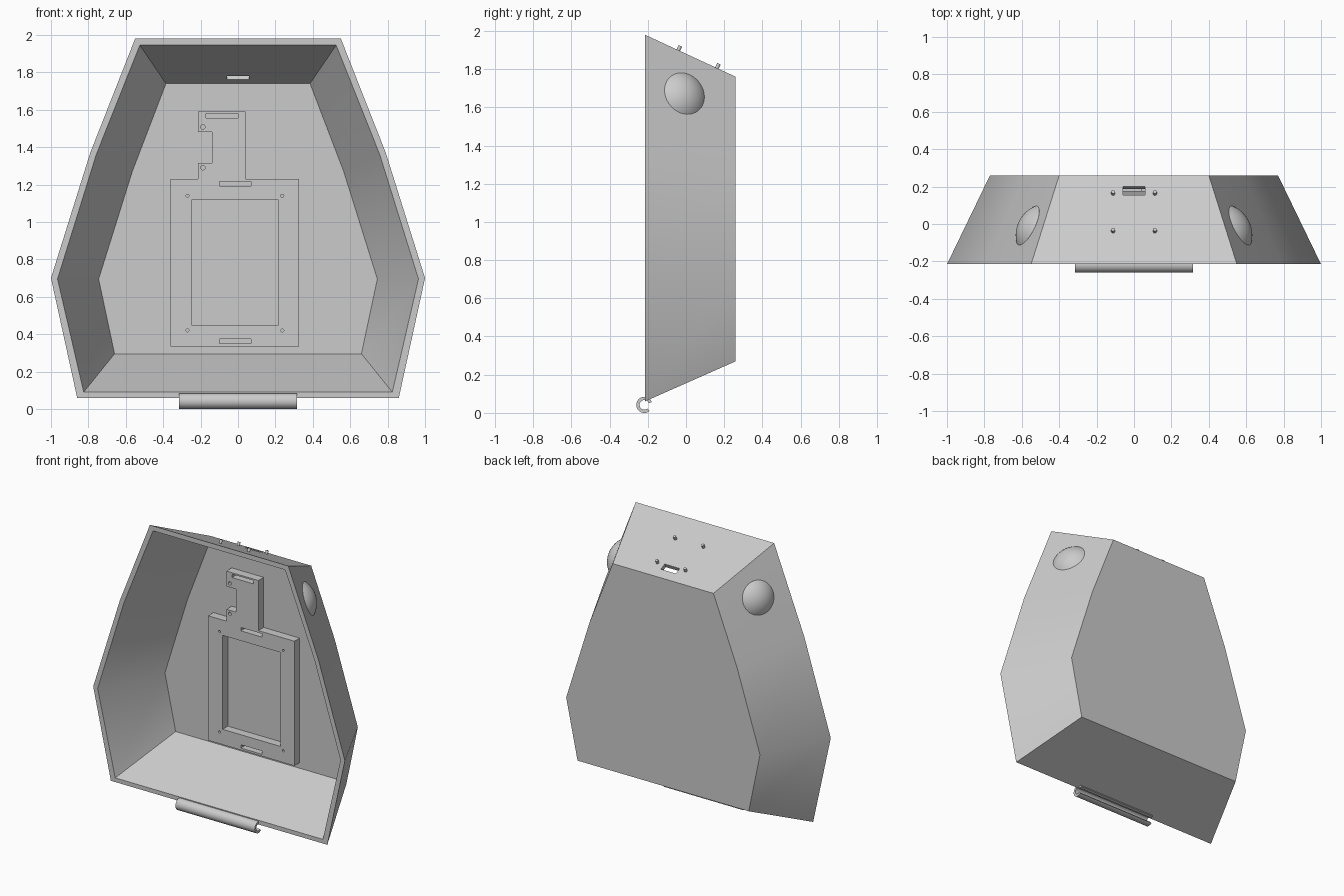
import bpy, bmesh, math
from mathutils import Vector, Matrix

cube = bpy.data.objects.get("Cube")
if cube:
    bpy.data.objects.remove(cube)

grey = bpy.data.materials.new("light_grey")
grey.use_nodes = True
grey.diffuse_color = (0.6, 0.6, 0.6, 1)
bsdf = next(n for n in grey.node_tree.nodes if n.type == 'BSDF_PRINCIPLED')
bsdf.inputs["Base Color"].default_value = grey.diffuse_color


def make(name, bm):
    bmesh.ops.recalc_face_normals(bm, faces=bm.faces)
    mesh = bpy.data.meshes.new(name)
    bm.to_mesh(mesh)
    bm.free()
    mesh.materials.append(grey)
    ob = bpy.data.objects.new(name, mesh)
    bpy.context.collection.objects.link(ob)
    return ob


def activate(ob):
    bpy.ops.object.select_all(action='DESELECT')
    ob.select_set(True)
    bpy.context.view_layer.objects.active = ob


def smooth(ob, angle=35):
    activate(ob)
    bpy.ops.object.shade_smooth_by_angle(angle=math.radians(angle))


def cut(ob, bm):
    cutter = make("cutter", bm)
    cutter.hide_render = True
    mod = ob.modifiers.new("cut", 'BOOLEAN')
    mod.operation = 'DIFFERENCE'
    mod.solver = 'EXACT'
    mod.object = cutter
    activate(ob)
    bpy.ops.object.modifier_apply(modifier=mod.name)
    bpy.data.objects.remove(cutter)


def add_box(bm, centre, size, rot=Matrix()):
    m = Matrix.Translation(centre) @ rot @ Matrix.Diagonal((*size, 1))
    bmesh.ops.create_cube(bm, size=1, matrix=m)


def add_rod(bm, centre, axis, radius, length):
    rot = Vector(axis).to_track_quat('Z', 'Y').to_matrix().to_4x4()
    bmesh.ops.create_cone(bm, cap_ends=True, segments=20, radius1=radius, radius2=radius,
                          depth=length, matrix=Matrix.Translation(centre) @ rot)


def extrude(bm, points, direction):
    face = bm.faces.new([bm.verts.new(p) for p in points])
    new = bmesh.ops.extrude_face_region(bm, geom=[face])["geom"]
    bmesh.ops.translate(bm, verts=[v for v in new if isinstance(v, bmesh.types.BMVert)],
                        vec=direction)


# Housing: hollow tapered tray, open to the front
FRONT, FLOOR, BACK = -0.215, 0.235, 0.26
outer_front = [(0.55, 1.98), (0.79, 1.37), (1.0, 0.70), (0.86, 0.06)]
outer_back = [(0.40, 1.76), (0.587, 1.28), (0.77, 0.70), (0.68, 0.27)]
inner_front = [(0.525, 1.945), (0.758, 1.36), (0.965, 0.695), (0.825, 0.09)]
inner_back = [(0.385, 1.74), (0.565, 1.27), (0.745, 0.695), (0.66, 0.295)]

bm = bmesh.new()


def ring(half, y):
    pts = half + [(-x, z) for x, z in reversed(half)]
    return [bm.verts.new((x, y, z)) for x, z in pts]


loops = [ring(outer_back, BACK), ring(outer_front, FRONT),
         ring(inner_front, FRONT), ring(inner_back, FLOOR)]
bm.faces.new(loops[0])
bm.faces.new(loops[-1])
for a, b in zip(loops, loops[1:]):
    for i in range(len(a)):
        j = (i + 1) % len(a)
        bm.faces.new((a[i], a[j], b[j], b[i]))
housing = make("housing", bm)

# Cable slot through the sloping top wall
slope = math.atan2(0.22, BACK - FRONT)
top_normal = Vector((0, math.sin(slope), math.cos(slope)))


def on_top(x, y):
    return Vector((x, y, 1.98 - (y - FRONT) * math.tan(slope)))


bm = bmesh.new()
add_box(bm, on_top(0, 0.178) - top_normal * 0.02, (0.12, 0.048, 0.12),
        Matrix.Rotation(-slope, 4, 'X'))
cut(housing, bm)
smooth(housing)

# Pegs standing on the top wall
bm = bmesh.new()
for x in (-0.112, 0.112):
    for y in (-0.04, 0.162):
        add_rod(bm, on_top(x, y) + top_normal * 0.005, top_normal, 0.01, 0.04)
smooth(make("top_pegs", bm))

# Shallow round domes on the upper side walls
p = [Vector((outer_front[0][0], FRONT, outer_front[0][1])),
     Vector((outer_front[1][0], FRONT, outer_front[1][1])),
     Vector((outer_back[0][0], BACK, outer_back[0][1]))]
normal = (p[1] - p[0]).cross(p[2] - p[0]).normalized()
if normal.x < 0:
    normal.negate()
RADIUS, HEIGHT, SEGS, RINGS = 0.115, 0.045, 40, 8
sphere_r = (RADIUS ** 2 + HEIGHT ** 2) / (2 * HEIGHT)
cap_angle = math.asin(RADIUS / sphere_r)
y, z = -0.008, 1.672
x = p[0].x - (normal.y * (y - p[0].y) + normal.z * (z - p[0].z)) / normal.x
for side, name in ((1, "left_dome"), (-1, "right_dome")):
    bm = bmesh.new()
    profile = [bm.verts.new((0, 0, -0.01)), bm.verts.new((RADIUS, 0, -0.01))]
    for i in range(RINGS + 1):
        t = cap_angle * (1 - i / RINGS)
        profile.append(bm.verts.new((sphere_r * math.sin(t), 0,
                                     HEIGHT - sphere_r * (1 - math.cos(t)))))
    edges = [bm.edges.new(pair) for pair in zip(profile, profile[1:])]
    bmesh.ops.spin(bm, geom=profile + edges, cent=(0, 0, 0), axis=(0, 0, 1),
                   angle=math.tau, steps=SEGS)
    bmesh.ops.remove_doubles(bm, verts=bm.verts, dist=0.0005)
    n = Vector((side * normal.x, normal.y, normal.z))
    bm.transform(Matrix.Translation((side * x, y, z)) @ n.to_track_quat('Z', 'Y').to_matrix().to_4x4())
    smooth(make(name, bm))

# Mounting plate on the inside of the back wall
PLATE_FRONT = 0.175
outline = [(-0.36, 0.335), (0.325, 0.335), (0.325, 1.23), (0.04, 1.23), (0.04, 1.59),
           (-0.215, 1.59), (-0.215, 1.48), (-0.14, 1.48), (-0.14, 1.315),
           (-0.215, 1.315), (-0.215, 1.23), (-0.36, 1.23)]
bm = bmesh.new()
extrude(bm, [(px, PLATE_FRONT, pz) for px, pz in outline], (0, FLOOR + 0.005 - PLATE_FRONT, 0))
plate = make("mounting_plate", bm)

# Window, strap slots and screw holes in the plate
bm = bmesh.new()
add_box(bm, (-0.015, 0.2, 0.7825), (0.46, 0.2, 0.675))
for sx, sz in ((-0.085, 1.567), (-0.015, 1.203), (-0.015, 0.361)):
    add_box(bm, (sx, 0.2, sz), (0.17, 0.2, 0.024))
for hx in (-0.27, 0.237):
    for hz in (0.42, 1.14):
        add_rod(bm, (hx, 0.2, hz), (0, 1, 0), 0.008, 0.2)
for hz in (1.29, 1.508):
    add_rod(bm, (-0.188, 0.2, hz), (0, 1, 0), 0.012, 0.2)
cut(plate, bm)
smooth(plate)

# C-shaped hinge clip under the front edge
bm = bmesh.new()
arc = [math.radians(20 + 290 * i / 28) for i in range(29)]
section = [(0.042, a) for a in arc] + [(0.025, a) for a in reversed(arc)]
extrude(bm, [(-0.315, -0.218 + r * math.cos(a), 0.042 + r * math.sin(a)) for r, a in section],
        (0.63, 0, 0))
smooth(make("hinge_clip", bm))
